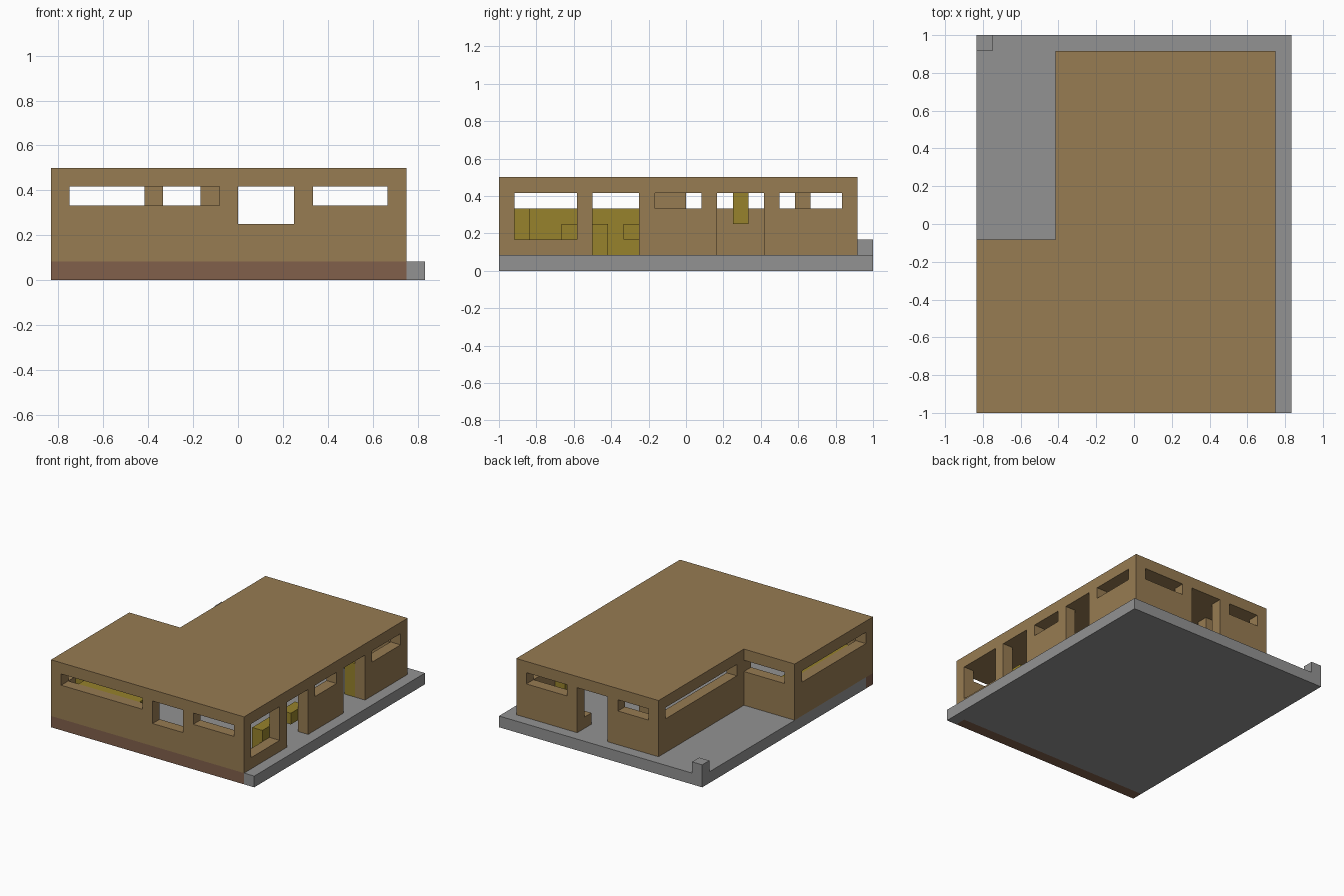
import bpy
import bmesh

U = 1 / 12  # one building module

if "Cube" in bpy.data.objects:
    bpy.data.objects.remove(bpy.data.objects["Cube"], do_unlink=True)


def material(name, rgb):
    m = bpy.data.materials.new(name)
    m.use_nodes = True
    m.diffuse_color = (*rgb, 1)
    m.node_tree.nodes["Principled BSDF"].inputs["Base Color"].default_value = (*rgb, 1)
    return m


WOOD = material("tan wood", (0.31, 0.20, 0.085))
STONE = material("grey stone", (0.29, 0.29, 0.29))
BRICK = material("brown brick", (0.22, 0.115, 0.07))
YELLOW = material("mustard yellow", (0.31, 0.225, 0.025))


def prism(name, outline, z0, z1, mat):
    """Extrude a plan outline, given in modules, between two heights."""
    bm = bmesh.new()
    face = bm.faces.new([bm.verts.new((x * U, y * U, z0 * U)) for x, y in outline])
    top = bmesh.ops.extrude_face_region(bm, geom=[face])["geom"]
    moved = [v for v in top if isinstance(v, bmesh.types.BMVert)]
    bmesh.ops.translate(bm, verts=moved, vec=(0, 0, (z1 - z0) * U))
    bmesh.ops.recalc_face_normals(bm, faces=bm.faces)
    mesh = bpy.data.meshes.new(name)
    bm.to_mesh(mesh)
    bm.free()
    mesh.materials.append(mat)
    ob = bpy.data.objects.new(name, mesh)
    bpy.context.collection.objects.link(ob)
    return ob


def box(name, xs, ys, zs, mat):
    (x0, x1), (y0, y1) = xs, ys
    return prism(name, [(x0, y0), (x1, y0), (x1, y1), (x0, y1)], *zs, mat)


def cut(target, cutter):
    cutter.hide_render = True
    mod = target.modifiers.new("opening", "BOOLEAN")
    mod.operation = "DIFFERENCE"
    mod.solver = "EXACT"
    mod.object = cutter
    bpy.context.view_layer.objects.active = target
    bpy.ops.object.modifier_apply(modifier=mod.name)
    bpy.data.objects.remove(cutter, do_unlink=True)


# Ground slab with the front foundation strip and corner post
prism("ground_slab", [(-10, -11), (9, -11), (9, -12), (10, -12), (10, 12), (-10, 12)], 0, 1, STONE)
box("front_foundation", (-10, 9), (-12, -11), (0, 1), BRICK)
box("corner_post", (-10, -9), (11, 12), (1, 2), STONE)

# L-shaped walls and roof
outer = [(-10, -12), (9, -12), (9, 11), (-5, 11), (-5, -1), (-10, -1)]
inner = [(-9, -11), (8, -11), (8, 10), (-4, 10), (-4, -2), (-9, -2)]
walls = prism("walls", outer, 1, 5, WOOD)
cut(walls, prism("room_cutter", inner, 0.5, 5.5, WOOD))
prism("roof", outer, 5, 6, WOOD)

# Openings per wall: (start, end, sill height); a sill below the floor is a door
DOOR = 0.5
along_x = {
    -11.5: [(-9, -1, 4), (0, 3, 3), (4, 8, 4)],
    10.5: [(-4, -1, 4), (0, 3, DOOR), (4, 8, 4)],
    -1.5: [(-9, -5, 4)],
}
along_y = {
    8.5: [(-11, -7, 2), (-6, -3, DOOR), (-2, 1, 4), (2, 5, DOOR), (6, 10, 4)],
    -4.5: [(0, 10, 4)],
    -9.5: [(-11, -2, 4)],
}
for mid, openings in along_x.items():
    for a, b, sill in openings:
        cut(walls, box("opening_cutter", (a, b), (mid - 0.7, mid + 0.7), (sill, 5.5), WOOD))
for mid, openings in along_y.items():
    for a, b, sill in openings:
        cut(walls, box("opening_cutter", (mid - 0.7, mid + 0.7), (a, b), (sill, 5.5), WOOD))

# Interior column and low bench beside the back door
box("inner_column", (-2, -1), (7, 8), (1, 5), WOOD)
box("back_bench", (3, 7), (9, 10), (1, 2), WOOD)

# Yellow furniture
box("west_cabinet", (-9, -8), (-10, -2), (1, 4), YELLOW)
box("front_sideboard", (-8, -2), (-11, -10), (1, 4), YELLOW)
box("window_counter", (7, 8), (-8, -5), (1, 3), YELLOW)
box("wall_cupboard", (7, 8), (-4, -2), (2, 3), YELLOW)
box("east_cabinet", (7, 8), (5, 7), (1, 4), YELLOW)
box("hanging_cabinet", (-1, 0), (3, 4), (3, 5), YELLOW)
